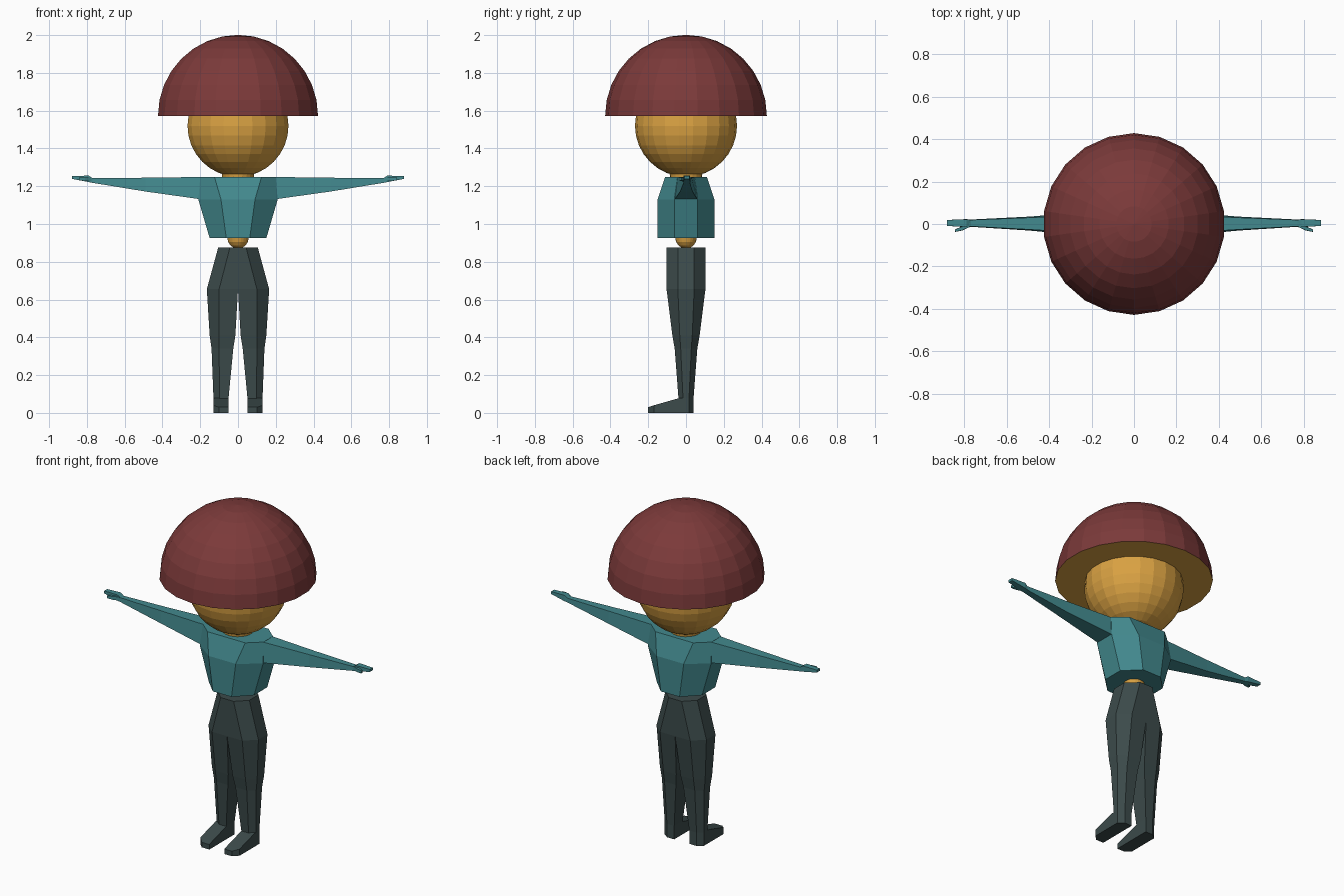
import bpy, bmesh, math

if "Cube" in bpy.data.objects:
    bpy.data.objects.remove(bpy.data.objects["Cube"])


def material(name, rgb):
    m = bpy.data.materials.new(name)
    m.diffuse_color = (*rgb, 1)
    m.use_nodes = True
    m.node_tree.nodes["Principled BSDF"].inputs["Base Color"].default_value = m.diffuse_color
    return m


MAROON = material("maroon cap", (0.20, 0.042, 0.042))
GOLD = material("golden skin", (0.70, 0.36, 0.055))
TEAL = material("teal shirt", (0.055, 0.25, 0.27))
DARK = material("dark trousers", (0.045, 0.07, 0.07))


def loft(name, rings, mats, mirror=False):
    """Skin a list of equal-length rings and cap both ends."""
    bm = bmesh.new()
    loops = [[bm.verts.new(p) for p in r] for r in rings]
    n = len(rings[0])
    for a, b in zip(loops, loops[1:]):
        for i in range(n):
            j = (i + 1) % n
            bm.faces.new((a[i], a[j], b[j], b[i]))
    bm.faces.new(loops[0][::-1])
    bm.faces.new(loops[-1])
    bmesh.ops.remove_doubles(bm, verts=bm.verts, dist=1e-5)
    bmesh.ops.recalc_face_normals(bm, faces=bm.faces)
    mesh = bpy.data.meshes.new(name)
    bm.to_mesh(mesh)
    bm.free()
    ob = bpy.data.objects.new(name, mesh)
    bpy.context.collection.objects.link(ob)
    for m in mats:
        mesh.materials.append(m)
    if mirror:
        mod = ob.modifiers.new("mirror", 'MIRROR')
        mod.use_mirror_merge = False
    return ob


def circle(r, z, n=22):
    return [(r * math.sin(2 * math.pi * i / n), r * math.cos(2 * math.pi * i / n), z)
            for i in range(n)]


def ball(r, z, start, end, step):
    """Latitude rings of a sphere, angles from the south pole in degrees."""
    k = round((end - start) / step)
    return [circle(max(r * math.sin(math.radians(start + step * i)), 0.0005),
                   z - r * math.cos(math.radians(start + step * i))) for i in range(k + 1)]


def octagon(x, fx, y, fy, z):
    """Half sizes x, y with flat half widths fx (front) and fy (side)."""
    return [(fx, -y, z), (x, -fy, z), (x, fy, z), (fx, y, z),
            (-fx, y, z), (-x, fy, z), (-x, -fy, z), (-fx, -y, z)]


# Cap with a golden flat underside
cap = loft("mushroom_cap", ball(0.428, 1.573, 90, 180, 11.25), [MAROON, GOLD])
for p in cap.data.polygons:
    if p.normal.z < -0.9:
        p.material_index = 1

# Head, neck and waist joint
loft("head", ball(0.27, 1.52, 0, 180, 11.25), [GOLD])
loft("neck", [circle(0.08, 1.22), circle(0.09, 1.29)], [GOLD])
loft("waist_joint", ball(0.057, 0.927, 0, 180, 22.5), [GOLD])

# Shirt body
loft("shirt", [octagon(0.15, 0.062, 0.15, 0.062, 0.925),
               octagon(0.21, 0.09, 0.15, 0.062, 1.13),
               octagon(0.20, 0.125, 0.11, 0.045, 1.25)], [TEAL])


# Arms: trapezoid sections from shoulder to fingertips
def arm_ring(x, low, high, wl, wh, c=0.0):
    return [(x, c - wl, low), (x, c + wl, low), (x, c + wh, high), (x, c - wh, high)]


loft("arm", [arm_ring(0.19, 1.13, 1.249, 0.06, 0.045),
             arm_ring(0.49, 1.172, 1.245, 0.033, 0.028, 0.002),
             arm_ring(0.77, 1.218, 1.243, 0.017, 0.015, 0.004),
             arm_ring(0.79, 1.222, 1.256, 0.019, 0.018, 0.004),
             arm_ring(0.88, 1.239, 1.254, 0.014, 0.014, 0.005)], [TEAL], True)
loft("thumb", [arm_ring(0.775, 1.225, 1.247, 0.010, 0.009, -0.005),
               arm_ring(0.81, 1.228, 1.247, 0.010, 0.009, -0.021),
               arm_ring(0.842, 1.231, 1.245, 0.006, 0.005, -0.031)], [TEAL], True)

# Trousers: hips, then one mirrored leg
loft("hips", [octagon(0.165, 0.10, 0.103, 0.043, 0.655),
              octagon(0.105, 0.043, 0.103, 0.043, 0.875)], [DARK])


def leg_ring(xi, xm, xo, y, fy, z):
    return [(xi, -y, z), (xm, -y, z), (xo, -fy, z), (xo, fy, z), (xm, y, z), (xi, y, z)]


loft("leg", [leg_ring(0.0, 0.10, 0.165, 0.103, 0.043, 0.655),
             leg_ring(0.014, 0.10, 0.150, 0.072, 0.033, 0.41),
             leg_ring(0.025, 0.10, 0.140, 0.060, 0.028, 0.34),
             leg_ring(0.050, 0.098, 0.130, 0.040, 0.016, 0.08),
             leg_ring(0.050, 0.098, 0.130, 0.040, 0.016, 0.0)], [DARK], True)


# Feet
def foot_ring(y, top, xo=0.13):
    return [(0.05, y, 0), (xo, y, 0), (xo, y, top), (0.05, y, top)]


loft("foot", [foot_ring(0.015, 0.08), foot_ring(-0.03, 0.08),
              foot_ring(-0.17, 0.04), foot_ring(-0.20, 0.03, 0.10)], [DARK], True)
